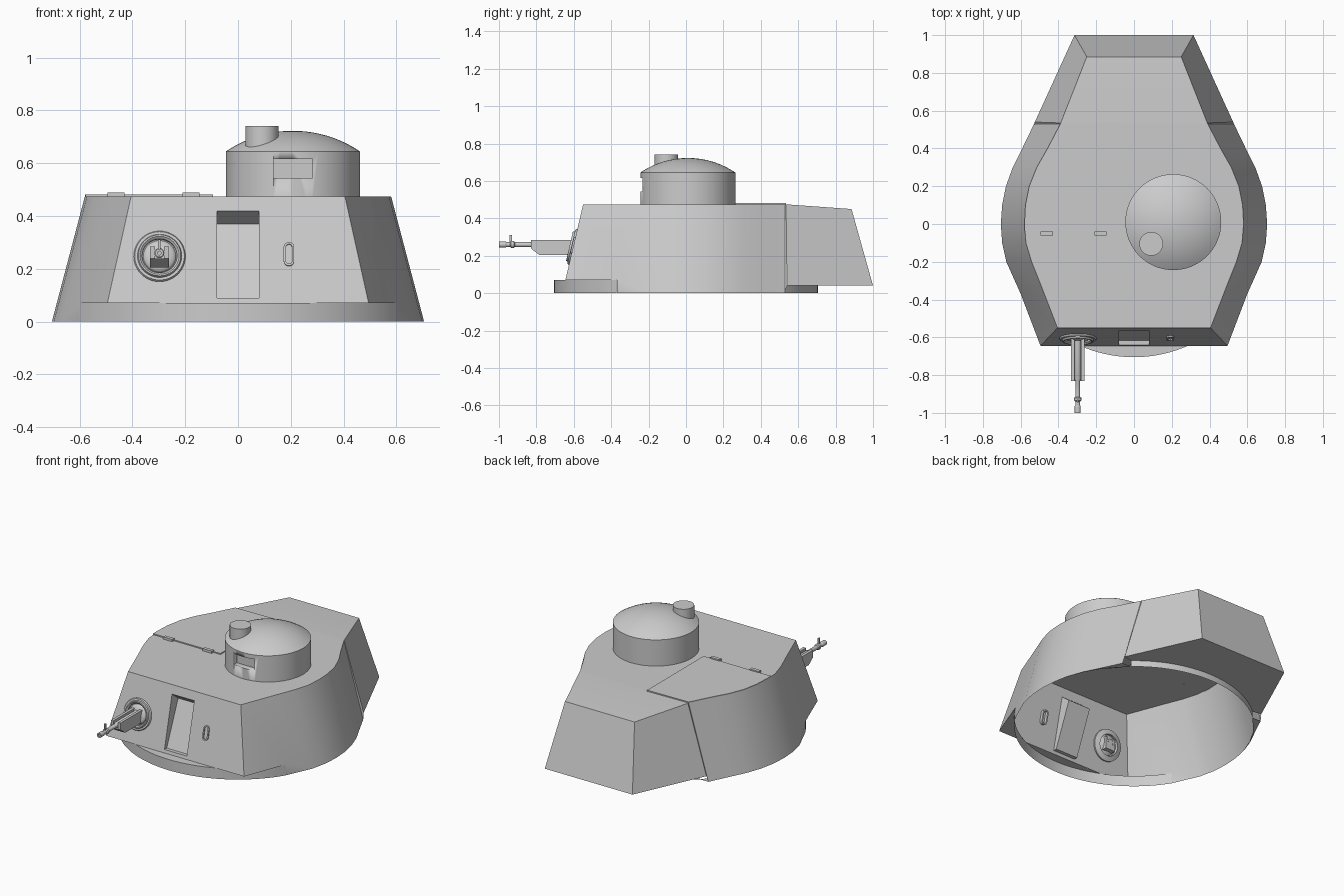
import bpy, bmesh
from math import sin, cos, pi, radians, sqrt, atan
from mathutils import Matrix, Vector

if "Cube" in bpy.data.objects:
    bpy.data.objects.remove(bpy.data.objects["Cube"])


def finish(name, bm, mat=None, angle=30):
    bmesh.ops.remove_doubles(bm, verts=bm.verts, dist=0.0003)
    bmesh.ops.recalc_face_normals(bm, faces=bm.faces)
    if mat:
        bm.transform(mat)
    me = bpy.data.meshes.new(name)
    bm.to_mesh(me)
    bm.free()
    ob = bpy.data.objects.new(name, me)
    bpy.context.collection.objects.link(ob)
    bpy.ops.object.select_all(action='DESELECT')
    ob.select_set(True)
    bpy.context.view_layer.objects.active = ob
    bpy.ops.object.shade_smooth_by_angle(angle=radians(angle))
    return ob


def face(bm, pts):
    return bm.faces.new([bm.verts.new(p) for p in pts])


def lathe(name, profile, mat, n=48):
    bm = bmesh.new()
    for i in range(n):
        a, b = 2 * pi * i / n, 2 * pi * (i + 1) / n
        for (r, z), (q, w) in zip(profile, profile[1:]):
            pts = [(r * cos(a), r * sin(a), z)]
            if r > 0:
                pts.append((r * cos(b), r * sin(b), z))
            if q > 0:
                pts.append((q * cos(b), q * sin(b), w))
            pts.append((q * cos(a), q * sin(a), w))
            face(bm, pts if q > 0 else pts[:-1] + [(0, 0, w)])
    return finish(name, bm, mat)


def prism(name, pts, depth, mat=None):
    """Extrude a flat outline in xy upward by depth."""
    bm = bmesh.new()
    f = face(bm, [(x, y, 0) for x, y in pts])
    r = bmesh.ops.extrude_face_region(bm, geom=[f])
    bmesh.ops.translate(bm, vec=(0, 0, depth),
                        verts=[v for v in r['geom'] if isinstance(v, bmesh.types.BMVert)])
    return finish(name, bm, mat)


def box(name, x0, x1, y0, y1, z0, z1):
    return prism(name, [(x0, y0), (x1, y0), (x1, y1), (x0, y1)], z1 - z0,
                 Matrix.Translation((0, 0, z0)))


SLOPE = 0.095 / 0.405
R = 0.705


def plate_y(z):
    return -0.645 + (z - 0.07) * SLOPE


def arc(a0, a1, z, n=24, r=R):
    return [(r * cos(radians(a0 + (a1 - a0) * i / n)),
             r * sin(radians(a0 + (a1 - a0) * i / n)), z) for i in range(n + 1)]


# Armour side stations: top x, top y, top z, bottom x, bottom y, bottom z
stations = [
    (.405, -.55, .475, .495, -.645, .07), (.49, -.33, .475, .60, -.37, .07),
    (.542, -.2, .475, .676, -.2, 0), (.572, -.1, .475, .698, -.1, 0),
    (.58, 0, .475, .705, 0, 0), (.575, .1, .475, .698, .1, 0),
    (.555, .2, .475, .678, .2, 0), (.515, .3, .475, .642, .3, 0),
    (.458, .4, .475, .592, .4, 0), (.39, .53, .475, .53, .528, 0),
    (.388, .535, .475, .525, .54, .04), (.25, .885, .45, .315, 1, .04)]
top = [Vector(s[:3]) for s in stations]
bot = [Vector(s[3:]) for s in stations]


def mir(v, s):
    return (v[0] * s, v[1], v[2])


# Turret shell: side walls, base strips and corner undersides, mirrored
bm = bmesh.new()
for s in (1, -1):
    for i in range(len(top) - 1):
        face(bm, [mir(v, s) for v in (top[i], top[i + 1], bot[i + 1], bot[i])])
    face(bm, [mir(v, s) for v in (bot[1], bot[2], (.60, -.37, 0))])
    for i in range(6, 9):
        rim = [(sqrt(R * R - bot[j].y ** 2), bot[j].y, 0) for j in (i, i + 1)]
        face(bm, [mir(v, s) for v in (bot[i], bot[i + 1], rim[1], rim[0])])
    under = arc(-66.2, -31.7, .07, 10)
    face(bm, [mir(v, s) for v in under + [bot[0]]])

# Roof, back plate and bustle floor
face(bm, top[:11] + [mir(v, -1) for v in reversed(top[:11])])
face(bm, [top[10], top[11], mir(top[11], -1), mir(top[10], -1)])
face(bm, [top[11], bot[11], mir(bot[11], -1), mir(top[11], -1)])
face(bm, [mir(bot[10], -1), mir(bot[11], -1), bot[11], bot[10]] + arc(48.6, 131.4, .04))

# Ring lip: front crescent and vertical walls
face(bm, arc(-113.8, -66.2, .07))
for a0, a1, z in ((-148.3, -31.7, .07), (48.6, 131.4, .04)):
    lo, hi = arc(a0, a1, 0, 40), arc(a0, a1, z, 40)
    for i in range(40):
        face(bm, [lo[i], lo[i + 1], hi[i + 1], hi[i]])

# Front plate around the recessed vision port
zs = [.07, .09, .42, .475]


def plate_row(z):
    e = .495 - (z - .07) * .09 / .405
    return [(x, plate_y(z), z) for x in (-e, -.08, .08, e)]


rows = [plate_row(z) for z in zs]
for i in range(3):
    for j in range(3):
        if (i, j) != (1, 1):
            face(bm, [rows[i][j], rows[i][j + 1], rows[i + 1][j + 1], rows[i + 1][j]])
port = [(plate_y(.09), .09), (-.617, .09), (-.50, .37), (plate_y(.42), .42)]
for (y0, z0), (y1, z1) in zip(port, port[1:]):
    face(bm, [(-.08, y0, z0), (.08, y0, z0), (.08, y1, z1), (-.08, y1, z1)])
for x in (-.08, .08):
    face(bm, [(x, y, z) for y, z in port])
finish('turret_shell', bm, angle=25)


# Placement on the sloped front plate, local z pointing outward
def on_plate(x, z):
    return (Matrix.Translation((x, plate_y(z), z))
            @ Matrix.Rotation(pi / 2 - atan(SLOPE), 4, 'X'))


# Vision slit rim
def stadium(w, h, z, n=10):
    pts = []
    for k in range(2):
        for i in range(n + 1):
            a = pi * k + pi * i / n
            pts.append((w * cos(a), (h - w) * (1 - 2 * k) + w * sin(a), z))
    return pts


bm = bmesh.new()
loops = [stadium(.012, .038, -.02), stadium(.012, .038, .008),
         stadium(.02, .046, .008), stadium(.02, .046, -.02)]
for a, b in zip(loops, loops[1:] + loops[:1]):
    for i in range(len(a)):
        j = (i + 1) % len(a)
        face(bm, [a[i], a[j], b[j], b[i]])
finish('vision_slit', bm, on_plate(.193, .255))

# Ball mount: flange ring and ball
lathe('mount_ring', [(.066, -.02), (.066, .012), (.074, .02), (.08, .02), (.084, .01),
                     (.094, .01), (.098, .004), (.098, -.01), (.066, -.02)], on_plate(-.297, .247))
lathe('mount_ball', [(0, -.04)] + [(.062 * cos(t * pi / 16), .022 * sin(t * pi / 16))
                                   for t in range(-1, 8)] + [(0, .022)], on_plate(-.297, .247))

# Gun: open-topped cradle, barrel, muzzle collar and sight
side = [(-.57, .205), (-.785, .205), (-.83, .24), (-.83, .285), (-.57, .285)]
yz = Matrix(((0, 0, 1, 0), (1, 0, 0, 0), (0, 1, 0, 0), (0, 0, 0, 1)))
for name, x in (('cradle_left', -.333), ('cradle_right', -.28)):
    prism(name, side, .018, Matrix.Translation((x, 0, 0)) @ yz)
prism('cradle_floor', [(-.57, .205), (-.785, .205), (-.83, .24), (-.57, .24)], .036,
      Matrix.Translation((-.316, 0, 0)) @ yz)
lathe('gun_barrel', [(0, 0), (.018, 0), (.018, .25), (.013, .26), (.013, .345),
                     (.019, .35), (.019, .365), (.013, .37), (.013, .39), (.016, .395),
                     (.016, .43), (.007, .43), (.007, .40), (0, .40)],
      Matrix.Translation((-.298, -.57, .26)) @ Matrix.Rotation(pi / 2, 4, 'X'), 20)
box('gun_sight', -.303, -.293, -.945, -.93, .268, .312)

# Cupola with domed roof and cut vision port
dome_r = (.254 ** 2 + .078 ** 2) / (2 * .078)
dome = [(.254 * (1 - i / 10), .645 + .078 - dome_r +
         sqrt(dome_r ** 2 - (.254 * (1 - i / 10)) ** 2)) for i in range(10)]
cupola = lathe('cupola', [(0, .46), (.254, .46)] + dome + [(0, .723)],
               Matrix.Translation((.208, .01, 0)), 64)
cutter = box('port_cutter', .135, .282, -.4, -.205, .545, .617)
mod = cupola.modifiers.new('port', 'BOOLEAN')
mod.object, mod.operation, mod.solver = cutter, 'DIFFERENCE', 'EXACT'
bpy.context.view_layer.objects.active = cupola
bpy.ops.object.modifier_apply(modifier=mod.name)
bpy.data.objects.remove(cutter)
lathe('periscope', [(0, .60), (.063, .60), (.063, .742), (0, .742)],
      Matrix.Translation((.091, -.105, 0)), 32)

# Roof hatch following the left roof edge, with two hinges
edge = [(-v.x, v.y) for v in top[4:10]]
prism('roof_hatch', [(-.095, .535), (-.095, -.045), (-.578, -.045)] + edge, .01,
      Matrix.Translation((0, 0, .472)))
for x in (-.462, -.178):
    box('hatch_hinge', x - .032, x + .032, -.062, -.04, .472, .49)
